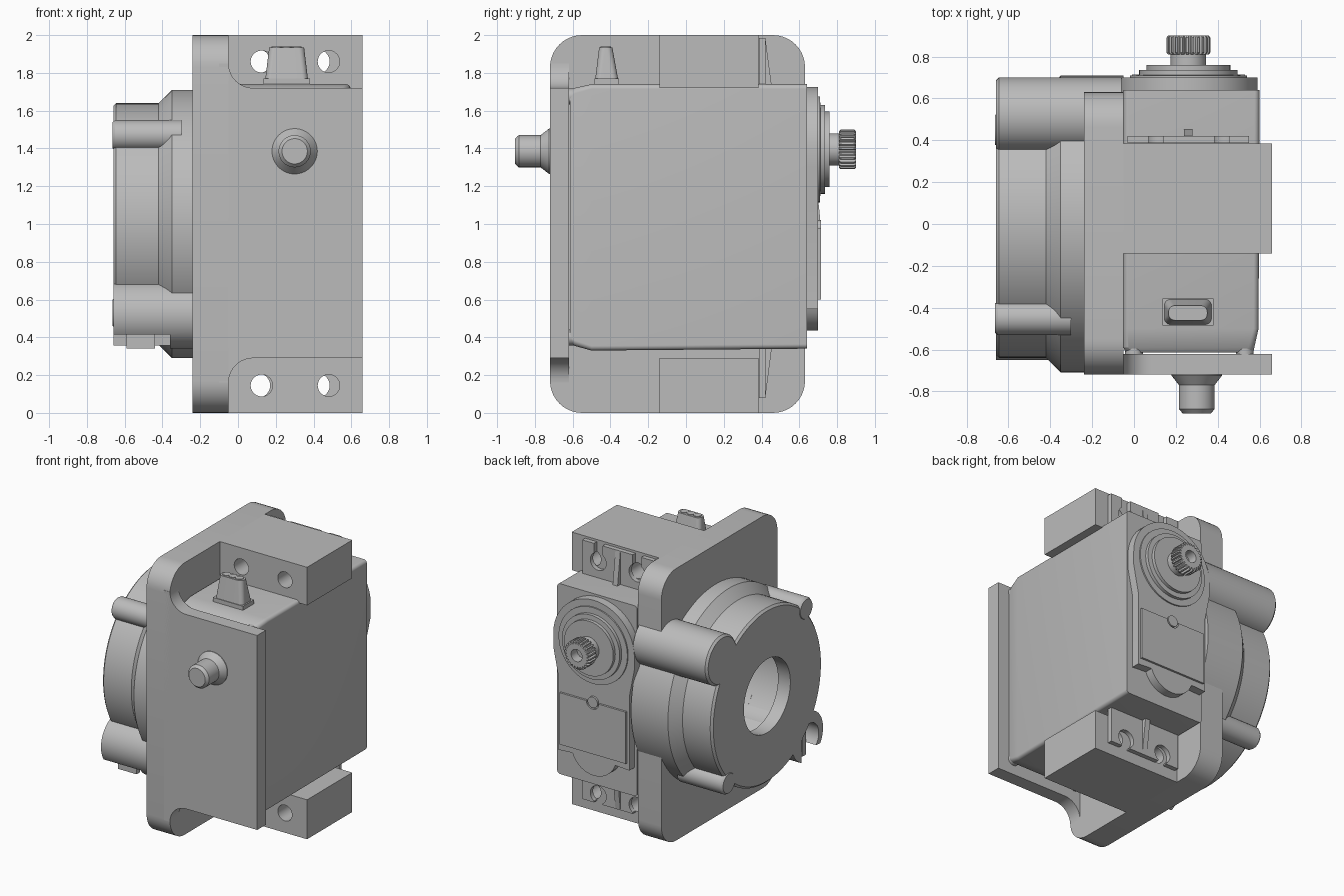
import bpy, bmesh
from math import cos, sin, pi, radians

if "Cube" in bpy.data.objects:
    bpy.data.objects.remove(bpy.data.objects["Cube"])

grey = bpy.data.materials.new("plain grey")
grey.use_nodes = True
grey.diffuse_color = (0.5, 0.5, 0.5, 1)
grey.node_tree.nodes["Principled BSDF"].inputs["Base Color"].default_value = (0.5, 0.5, 0.5, 1)


def place(axis, u, v, w):
    return {"x": (w, u, v), "y": (u, w, v), "z": (u, v, w)}[axis]


def loft(name, axis, sections):
    """Skin a list of (position, outline) sections along an axis."""
    bm = bmesh.new()
    rings = [[bm.verts.new(place(axis, u, v, w)) for u, v in pts] for w, pts in sections]
    n = len(rings[0])
    for a, b in zip(rings, rings[1:]):
        for i in range(n):
            j = (i + 1) % n
            bm.faces.new((a[i], a[j], b[j], b[i]))
    bm.faces.new(rings[0])
    bm.faces.new(rings[-1])
    bmesh.ops.recalc_face_normals(bm, faces=bm.faces)
    mesh = bpy.data.meshes.new(name)
    bm.to_mesh(mesh)
    bm.free()
    obj = bpy.data.objects.new(name, mesh)
    bpy.context.collection.objects.link(obj)
    mesh.materials.append(grey)
    return obj


def prism(name, axis, pts, a, b):
    return loft(name, axis, [(a, pts), (b, pts)])


def arc(u, v, r, start, end, n=10):
    angles = [radians(start + (end - start) * i / n) for i in range(n + 1)]
    return [(u + r * cos(t), v + r * sin(t)) for t in angles]


def circle(u, v, r, n=48):
    return arc(u, v, r, 0, 360, n)[:-1]


def rect(u0, u1, v0, v1, r=0.0):
    if r == 0:
        return [(u0, v0), (u1, v0), (u1, v1), (u0, v1)]
    return (arc(u1 - r, v1 - r, r, 0, 90) + arc(u0 + r, v1 - r, r, 90, 180)
            + arc(u0 + r, v0 + r, r, 180, 270) + arc(u1 - r, v0 + r, r, 270, 360))


def turned(name, axis, u, v, profile, n=48):
    return loft(name, axis, [(w, circle(u, v, r, n)) for r, w in profile])


def box(name, x0, x1, y0, y1, z0, z1):
    return prism(name, "z", rect(x0, x1, y0, y1), z0, z1)


def cut(obj, *cutters):
    for cutter in cutters:
        cutter.hide_render = True
        mod = obj.modifiers.new("cut", "BOOLEAN")
        mod.operation = "DIFFERENCE"
        mod.solver = "EXACT"
        mod.object = cutter
        bpy.context.view_layer.objects.active = obj
        bpy.ops.object.modifier_apply(modifier=mod.name)
        bpy.data.objects.remove(cutter)


# Bracket: upright side plate with rounded corners and a round opening
side_plate = prism("side_plate", "x", rect(-0.72, 0.63, 0, 2, 0.17), -0.24, -0.05)
cut(side_plate, turned("cutter", "x", 0, 1, [(0.5, -0.5), (0.5, 0.2)]))

# Front plate, blended into the side plate by concave fillets
f = 0.13
front_outline = ([(0.66, 0.29), (0.66, 1.72)]
                 + arc(-0.05 + f, 1.72 + f, f, 270, 180)
                 + [(-0.1, 1.72 + f), (-0.1, 0.29 - f)]
                 + arc(-0.05 + f, 0.29 - f, f, 180, 90))
prism("front_plate", "y", front_outline, -0.72, -0.62)
turned("pivot_pin", "y", 0.3, 1.385,
       [(0.12, -0.71), (0.12, -0.725), (0.085, -0.77), (0.085, -0.885), (0.067, -0.905)])

# Mounting arms and slotted servo ears, top and bottom
for label, z0, z1, hole_z, side in (("top", 1.72, 2, 1.86, 1), ("bottom", 0, 0.29, 0.145, -1)):
    arm = box(label + "_arm", -0.06, 0.66, -0.14, 0.385, z0, z1)
    cut(arm, *[turned("cutter", "y", x, hole_z, [(0.058, -0.3), (0.058, 0.6)], 32)
               for x in (0.125, 0.48)])

    root, tip = (1.72, 1.985) if side > 0 else (0.35, 0.08)
    ear = box(label + "_ear", -0.03, 0.55, 0.387, 0.42, min(root, tip), max(root, tip))
    cutters = []
    for x in (0.105, 0.42):
        cutters.append(turned("cutter", "y", x, hole_z, [(0.065, 0.3), (0.065, 0.5)], 32))
        cutters.append(box("cutter", x - 0.035, x + 0.035, 0.3, 0.5,
                           min(hole_z, hole_z + side * 0.3), max(hole_z, hole_z + side * 0.3)))
    cut(ear, *cutters)
    prism(label + "_ear_rib", "x", [(0.41, root), (0.455, root), (0.42, tip)], 0.24, 0.28)

# Round housing with a stepped rim and a bore
housing = turned("round_housing", "x", 0, 1,
                 [(0.71, -0.05), (0.71, -0.35), (0.64, -0.42), (0.64, -0.645), (0.625, -0.66)], 96)
cut(housing, turned("cutter", "x", 0, 1, [(0.27, -0.8), (0.27, -0.56), (0.5, -0.559), (0.5, 0.1)], 64))

# Bosses round the housing
turned("large_boss", "x", 0.52, 1.46, [(0.18, -0.06), (0.18, -0.645), (0.165, -0.66)])
for label, y, z in (("upper", -0.45, 1.47), ("lower", 0.45, 0.53)):
    turned(label + "_small_boss", "x", y, z, [(0.08, -0.3), (0.08, -0.65), (0.07, -0.665)], 32)
hook = turned("open_boss", "x", -0.47, 0.52, [(0.18, -0.24), (0.18, -0.66)])
slot = prism("cutter", "x", arc(-0.49, 0.5, 0.11, -45 + 90, 225, 20)
             + [(-0.75, 0.4), (-0.65, 0.2), (-0.39, 0.25)], -0.8, -0.36)
cut(hook, slot)
box("clip_tab", -0.59, -0.44, -0.55, -0.51, 0.34, 0.54)

# Servo case with a chamfered front end
turn_in = 0.025
loft("servo_case", "y", [
    (-0.615, rect(-0.04, 0.57, 0.375, 1.7, 0.03)),
    (-0.59, rect(-0.05, 0.575, 0.355, 1.72, 0.03)),
    (-0.5, rect(-0.05, 0.595, 0.33, 1.74, turn_in)),
    (0.64, rect(-0.05, 0.6, 0.34, 1.74, turn_in))])
for x in (0, 0.53):
    for z in (0.4, 1.675):
        turned("case_screw", "y", x, z, [(0.042, -0.62), (0.042, -0.585)], 24)

# Cable outlet on top of the case with three wire ends
box("cable_base", 0.135, 0.38, -0.485, -0.355, 1.73, 1.77)
loft("cable_sleeve", "z", [(1.77, rect(0.145, 0.37, -0.48, -0.36, 0.03)),
                           (1.935, rect(0.165, 0.35, -0.46, -0.39, 0.03))])
for x in (0.205, 0.2575, 0.31):
    turned("wire_end", "z", x, -0.425, [(0.027, 1.93), (0.027, 1.94)], 20)

# Gear cover on the back with its raised panel
sx, sz = 0.26, 1.395
prism("gear_cover", "y", arc(sx, sz, 0.33, 0, 180, 32) + [(-0.07, 1.3), (-0.03, 1.1), (-0.03, 0.55)]
      + arc(sx, 0.62, 0.185, 200, 340, 16) + [(0.55, 0.55), (0.55, 1.1), (0.59, 1.3)], 0.63, 0.7)
panel = box("label_panel", -0.01, 0.53, 0.69, 0.715, 0.6, 0.98)
cut(panel, turned("cutter", "y", sx, 0.98, [(0.05, 0.6), (0.05, 0.8)], 24))
turned("panel_knob", "y", sx, 0.98, [(0.04, 0.69), (0.04, 0.715)], 24)

# Output bearing and splined shaft
turned("output_bearing", "y", sx, sz,
       [(0.28, 0.69), (0.28, 0.71), (0.235, 0.711), (0.235, 0.735), (0.2, 0.736), (0.2, 0.76)], 64)
turned("output_shaft", "y", sx, sz, [(0.085, 0.75), (0.085, 0.83)], 32)
teeth = 24


def spline(scale):
    return [(sx + scale * r * cos((i + k) * 2 * pi / teeth), sz + scale * r * sin((i + k) * 2 * pi / teeth))
            for i in range(teeth) for k, r in ((0, 0.105), (0.4, 0.105), (0.55, 0.09), (0.85, 0.09))]


gear = loft("splined_head", "y", [(0.81, spline(0.93)), (0.82, spline(1)),
                                  (0.89, spline(1)), (0.9, spline(0.93))])
cut(gear, turned("cutter", "y", sx, sz, [(0.045, 0.83), (0.045, 1)], 24))

# Smooth curved surfaces, keep edges crisp
for obj in bpy.context.collection.objects:
    obj.select_set(obj.type == "MESH")
bpy.context.view_layer.objects.active = housing
bpy.ops.object.shade_smooth_by_angle(angle=radians(28))
